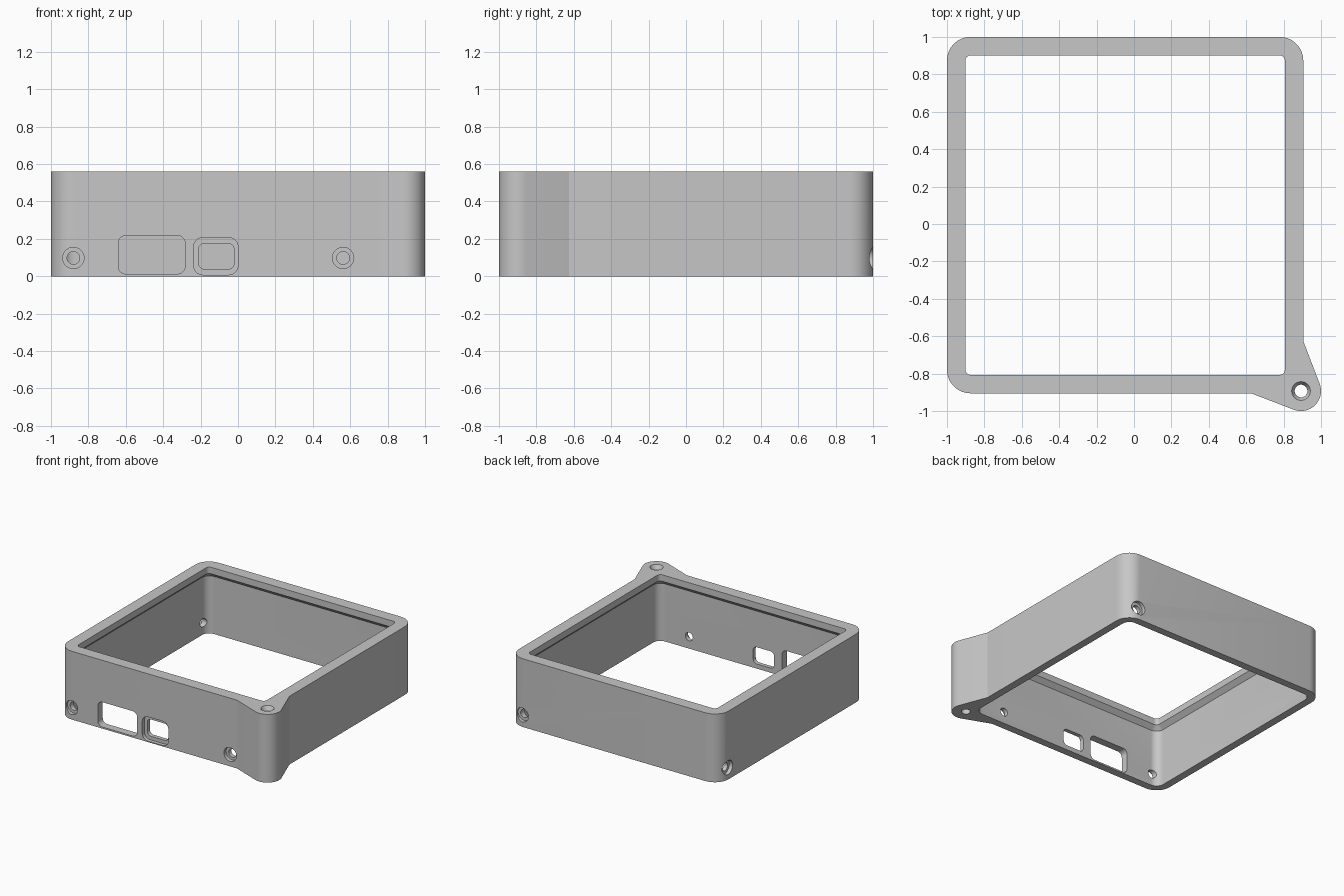
import bpy, bmesh
from math import sin, cos, radians, pi
from mathutils import Matrix, Vector

cube = bpy.data.objects.get("Cube")
if cube:
    bpy.data.objects.remove(cube, do_unlink=True)

HEIGHT, LO, HI = 0.561, -1.0, 0.905      # frame height and x extent (y is mirrored)
WALL, LIP = 0.063, 0.098
LUG, LUG_R = Vector((0.893, -0.893)), 0.107


def arc(cx, cy, r, start, end, steps=9):
    return [(cx + r * cos(radians(start + (end - start) * i / steps)),
             cy + r * sin(radians(start + (end - start) * i / steps))) for i in range(steps + 1)]


def corners(x0, y0, x1, y1, r):
    """Four corner arcs, counter-clockwise, starting at lower right."""
    return [arc(x1 - r, y0 + r, r, -90, 0), arc(x1 - r, y1 - r, r, 0, 90),
            arc(x0 + r, y1 - r, r, 90, 180), arc(x0 + r, y0 + r, r, 180, 270)]


def rounded(x0, y0, x1, y1, r):
    return sum(corners(x0, y0, x1, y1, r), [])


def circle(r):
    return [(r * cos(2 * pi * i / 36), r * sin(2 * pi * i / 36)) for i in range(36)]


def loft(name, sections, matrix=Matrix()):
    """Closed solid through (outline, height) sections."""
    bm = bmesh.new()
    rings = [[bm.verts.new((x, y, z)) for x, y in pts] for pts, z in sections]
    bm.faces.new(rings[0][::-1])
    bm.faces.new(rings[-1])
    for a, b in zip(rings, rings[1:]):
        n = len(a)
        for i in range(n):
            j = (i + 1) % n
            bm.faces.new((a[i], a[j], b[j], b[i]))
    bmesh.ops.recalc_face_normals(bm, faces=bm.faces[:])
    mesh = bpy.data.meshes.new(name)
    bm.to_mesh(mesh)
    bm.free()
    ob = bpy.data.objects.new(name, mesh)
    ob.matrix_world = matrix
    bpy.context.collection.objects.link(ob)
    return ob


# Outer wall outline, with the mounting lug in place of one corner
outline = corners(LO, -HI, HI, -LO, 0.125)
outline[0] = [(0.625, -HI)] + arc(LUG.x, LUG.y, LUG_R, -111, 21, 14) + [(HI, -0.625)]
outline = sum(outline, [])
frame = loft("enclosure_frame", [(outline, 0), (outline, HEIGHT)])


# Cavity with a chamfered lip around the top opening
def inset(d, r):
    return rounded(LO + d, -HI + d, HI - d, -LO - d, r)


cavity, opening = inset(WALL, 0.065), inset(LIP, 0.03)
cutters = [loft("cavity_cutter", [(cavity, -0.1), (cavity, 0.473),
                                  (opening, 0.508), (opening, HEIGHT + 0.1)])]


# Openings through a wall: local x along the wall, local y up, local z outward
def wall_matrix(turn):
    return Matrix.Rotation(radians(turn), 4, 'Z') @ Matrix.Rotation(radians(90), 4, 'X')


def wall_cut(name, inner, outer, face, depth, turn=0, along=0.0, up=0.0):
    m = wall_matrix(turn) @ Matrix.Translation((along, up, face))
    cutters.append(loft(name, [(inner, -0.09), (inner, -depth),
                               (outer, -depth), (outer, 0.05)], m))


# Counterbored screw holes: (wall turn, outer face distance, position along wall)
for turn, face, along in ((0, HI, -0.88), (0, HI, 0.562), (180, 1.0, -0.79), (270, 1.0, -0.88)):
    wall_cut("screw_hole_cutter", circle(0.034), circle(0.057), face, 0.03, turn, along, 0.098)

# Two connector ports in the front wall
port = rounded(-0.64, 0.013, -0.283, 0.217, 0.04)
cutters.append(loft("wide_port_cutter", [(port, -0.09), (port, 0.05)],
                    wall_matrix(0) @ Matrix.Translation((0, 0, HI))))
wall_cut("small_port_cutter", rounded(-0.212, 0.038, -0.02, 0.176, 0.035),
         rounded(-0.237, 0.008, 0.0, 0.207, 0.05), HI, 0.03)

# Countersunk hole down through the lug
cutters.append(loft("lug_hole_cutter", [(circle(0.034), -0.1), (circle(0.034), HEIGHT - 0.03),
                                        (circle(0.05), HEIGHT), (circle(0.05), HEIGHT + 0.1)],
                    Matrix.Translation((LUG.x, LUG.y, 0))))

# Cut everything, then drop the cutters
bpy.ops.object.select_all(action='DESELECT')
frame.select_set(True)
bpy.context.view_layer.objects.active = frame
for c in cutters:
    c.hide_render = True
    mod = frame.modifiers.new(c.name, 'BOOLEAN')
    mod.operation, mod.solver, mod.object = 'DIFFERENCE', 'EXACT', c
    bpy.ops.object.modifier_apply(modifier=mod.name)
for c in cutters:
    bpy.data.objects.remove(c, do_unlink=True)

# Plain light grey plastic
grey = bpy.data.materials.new("light_grey_plastic")
grey.use_nodes = True
colour = (0.57, 0.57, 0.57, 1)
grey.diffuse_color = colour
grey.node_tree.nodes["Principled BSDF"].inputs["Base Color"].default_value = colour
frame.data.materials.clear()
frame.data.materials.append(grey)
bpy.ops.object.shade_smooth_by_angle(angle=radians(16))
